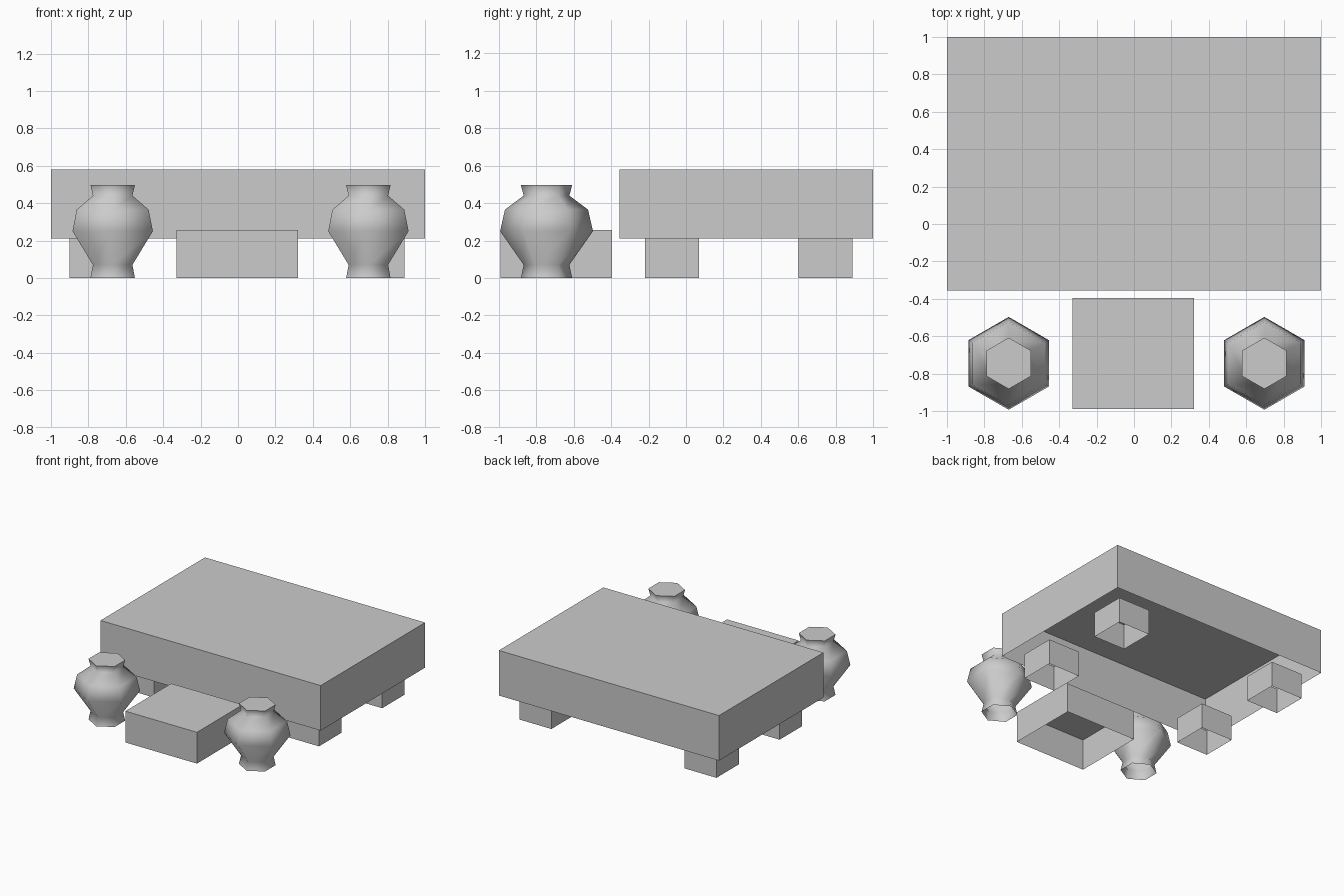
import bpy
import bmesh
import math
from mathutils import Vector

default = bpy.data.objects.get("Cube")
if default:
    bpy.data.objects.remove(default, do_unlink=True)

# One plain grey for everything
grey = bpy.data.materials.new("plain grey")
grey.use_nodes = True
colour = (0.6, 0.6, 0.6, 1)
grey.diffuse_color = colour
grey.node_tree.nodes["Principled BSDF"].inputs["Base Color"].default_value = colour


def add_object(name, bm):
    mesh = bpy.data.meshes.new(name)
    bm.to_mesh(mesh)
    bm.free()
    mesh.materials.append(grey)
    obj = bpy.data.objects.new(name, mesh)
    bpy.context.collection.objects.link(obj)
    return obj


def shell_box(name, low, high, open_top=False):
    """Box between two corners, hollow and open underneath."""
    low, high = Vector(low), Vector(high)
    bm = bmesh.new()
    bmesh.ops.create_cube(bm, size=1)
    bmesh.ops.scale(bm, vec=high - low, verts=bm.verts)
    bmesh.ops.translate(bm, vec=(low + high) / 2, verts=bm.verts)
    bm.normal_update()
    gone = [f for f in bm.faces
            if f.normal.z < -0.5 or (open_top and f.normal.z > 0.5)]
    bmesh.ops.delete(bm, geom=gone, context='FACES')
    return add_object(name, bm)


def vase(name, x, y, profile, sides=6):
    """Six-sided turned shape with a flat lid and an open foot."""
    bm = bmesh.new()
    rings = []
    for r, z in profile:
        ring = []
        for i in range(sides):
            a = math.pi / 2 + math.tau * i / sides
            ring.append(bm.verts.new((x + r * math.cos(a), y + r * math.sin(a), z)))
        rings.append(ring)
    for lower, upper in zip(rings, rings[1:]):
        for i in range(sides):
            j = (i + 1) % sides
            bm.faces.new((lower[i], lower[j], upper[j], upper[i]))
    bm.faces.new(rings[-1])
    obj = add_object(name, bm)
    bpy.ops.object.select_all(action='DESELECT')
    obj.select_set(True)
    bpy.context.view_layer.objects.active = obj
    bpy.ops.object.shade_smooth_by_angle(angle=math.radians(80))
    return obj


# Platform and step
shell_box("platform", (-1, -0.355, 0.21), (1, 1, 0.58))
shell_box("step", (-0.33, -0.99, 0), (0.32, -0.395, 0.257))

# Four short legs
leg = 0.29
for side, x in (("right", -0.9), ("left", 0.6)):
    for end, y in (("front", -0.22), ("back", 0.6)):
        shell_box(f"{end}_{side}_leg", (x, y, 0), (x + leg, y + leg, 0.21), True)

# Vases either side of the step
profile = [(0.137, 0), (0.122, 0.07), (0.248, 0.25),
           (0.222, 0.365), (0.122, 0.44), (0.137, 0.497)]
vase("right_vase", -0.67, -0.745, profile)
vase("left_vase", 0.697, -0.745, profile)
